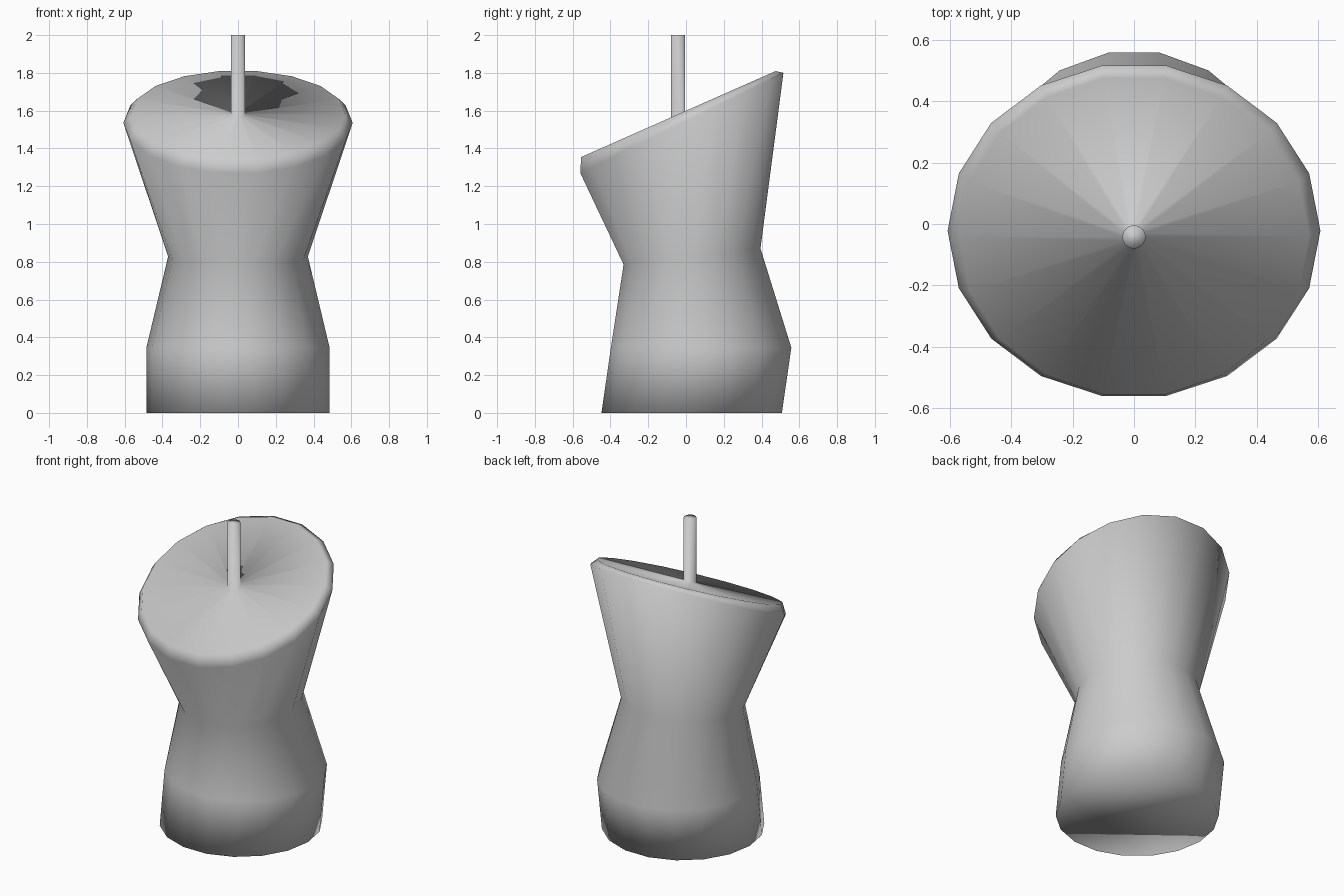
import bpy, bmesh
from math import cos, sin, tau

if "Cube" in bpy.data.objects:
    bpy.data.objects.remove(bpy.data.objects["Cube"])

SIDES = 18
# rings: centre y, centre z, x radius, y radius, slope (rise per unit y)
RINGS = [
    (0.03, 0.0, 0.485, 0.485, 0.0),       # foot
    (0.08, 0.345, 0.485, 0.485, 0.0),     # belly
    (0.032, 0.828, 0.37, 0.368, 0.117),   # waist
    (-0.022, 1.535, 0.607, 0.546, 0.493), # flared lip
    (-0.04, 1.582, 0.57, 0.523, 0.442),   # rim of the slanted top
    (-0.042, 1.581, 0.038, 0.038, 0.442), # stick base
    (-0.042, 2.0, 0.038, 0.038, 0.0),     # stick tip
]

bm = bmesh.new()


def add_ring(cy, cz, rx, ry, slope):
    verts = []
    for i in range(SIDES):
        a = tau * i / SIDES
        dy = ry * sin(a)
        verts.append(bm.verts.new((rx * cos(a), cy + dy, cz + slope * dy)))
    return verts


# loft the rings into one continuous smooth skin, then cap both ends
rings = [add_ring(*r) for r in RINGS]
for low, high in zip(rings, rings[1:]):
    for i in range(SIDES):
        j = (i + 1) % SIDES
        bm.faces.new((low[i], low[j], high[j], high[i]))
bm.faces.new(rings[0][::-1])
bm.faces.new(rings[-1])
for f in bm.faces:
    f.smooth = True

mesh = bpy.data.meshes.new("slanted_body_with_stick")
bm.to_mesh(mesh)
bm.free()
body = bpy.data.objects.new("slanted_body_with_stick", mesh)
bpy.context.collection.objects.link(body)
